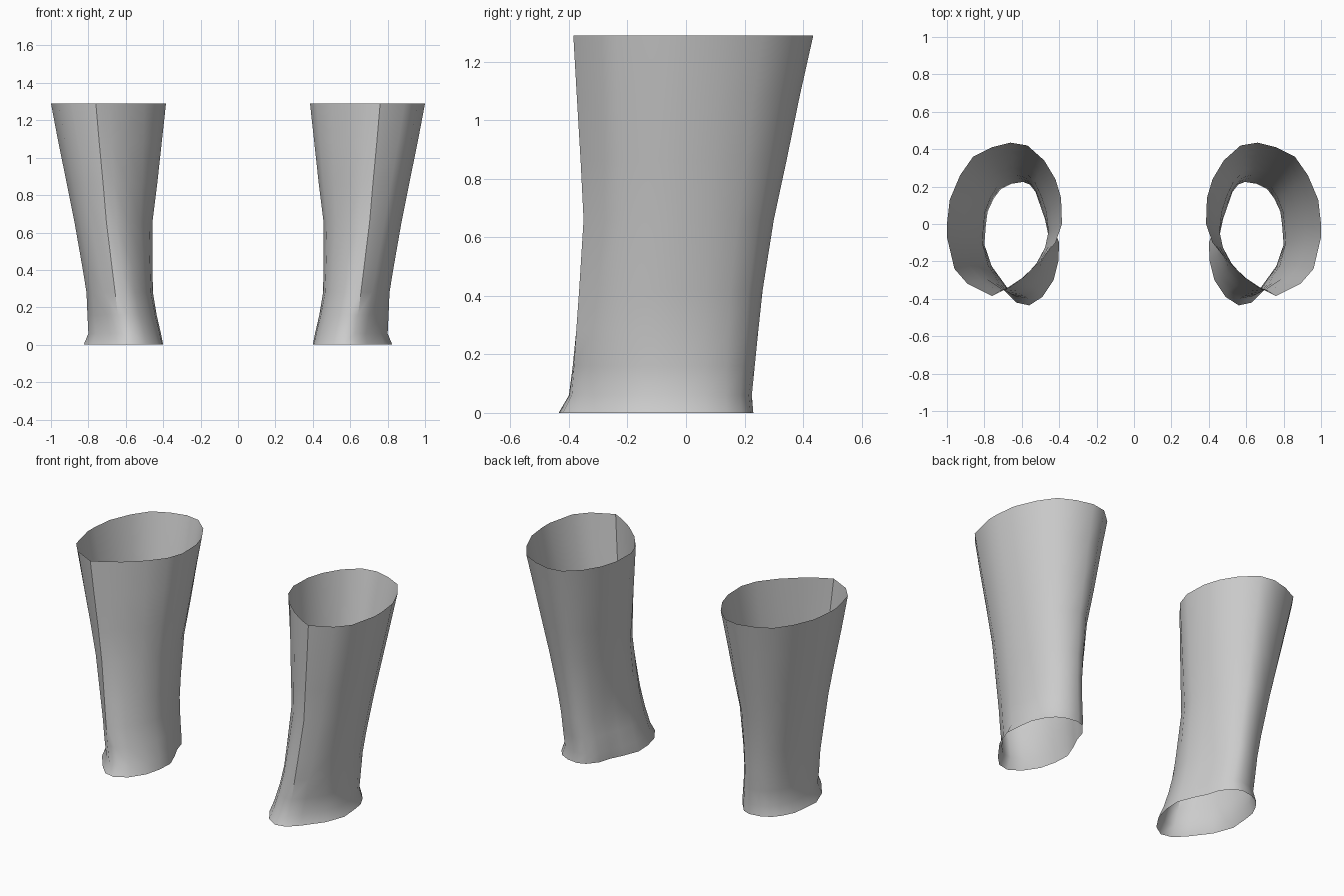
import bpy, bmesh

if "Cube" in bpy.data.objects:
    bpy.data.objects.remove(bpy.data.objects["Cube"])

# Outlines of one tube, counter-clockwise from its outer side
TOP = [(1.0, 0), (.985, .13), (.93, .26), (.86, .36), (.76, .41), (.66, .435), (.57, .42),
       (.48, .34), (.42, .24), (.39, .14), (.385, 0), (.42, -.1), (.5, -.2), (.6, -.29),
       (.69, -.35), (.76, -.385), (.89, -.32), (.96, -.24), (1.0, -.07)]
BOTTOM = [(.815, 0), (.805, .07), (.77, .14), (.73, .19), (.67, .22), (.6, .23), (.55, .21),
          (.5, .15), (.475, .07), (.44, 0), (.4, -.1), (.405, -.2), (.43, -.3), (.49, -.39),
          (.56, -.435), (.63, -.42), (.69, -.36), (.78, -.24), (.825, -.12)]

# Height, blend towards the top outline, x range, y range
LEVELS = [(0, 0, .40, .825, -.435, .23), (.06, .08, .412, .80, -.40, .225),
          (.16, .2, .435, .805, -.387, .235), (.28, .32, .455, .81, -.375, .247),
          (.42, .45, .457, .833, -.365, .262), (.66, .65, .457, .875, -.35, .30),
          (.86, .78, .432, .915, -.36, .343), (1.08, .9, .408, .96, -.373, .388),
          (1.29, 1, .385, 1.0, -.385, .435)]


def fit(values, lo, hi):
    a, b = min(values), max(values)
    return [lo + (v - a) / (b - a) * (hi - lo) for v in values]


# Loft the open tube through the levels
bm = bmesh.new()
rings = []
for z, w, x0, x1, y0, y1 in LEVELS:
    xs = fit([b[0] + (t[0] - b[0]) * w for t, b in zip(TOP, BOTTOM)], x0, x1)
    ys = fit([b[1] + (t[1] - b[1]) * w for t, b in zip(TOP, BOTTOM)], y0, y1)
    rings.append([bm.verts.new((x, y, z)) for x, y in zip(xs, ys)])
n = len(TOP)
for low, high in zip(rings, rings[1:]):
    for i in range(n):
        j = (i + 1) % n
        bm.faces.new((low[i], low[j], high[j], high[i]))
mesh = bpy.data.meshes.new("leg_sleeves")
bm.to_mesh(mesh)
bm.free()
sleeves = bpy.data.objects.new("leg_sleeves", mesh)
bpy.context.collection.objects.link(sleeves)

# Grey cloth
grey = bpy.data.materials.new("grey_cloth")
grey.diffuse_color = (.6, .6, .6, 1)
grey.use_nodes = True
grey.node_tree.nodes["Principled BSDF"].inputs["Base Color"].default_value = grey.diffuse_color
mesh.materials.append(grey)

# Smooth shading, then the matching tube on the other side
bpy.context.view_layer.objects.active = sleeves
sleeves.select_set(True)
bpy.ops.object.shade_smooth_by_angle(angle=.7)
mirror = sleeves.modifiers.new("other_leg", 'MIRROR')
mirror.use_axis[0] = True
mirror.use_mirror_merge = False
